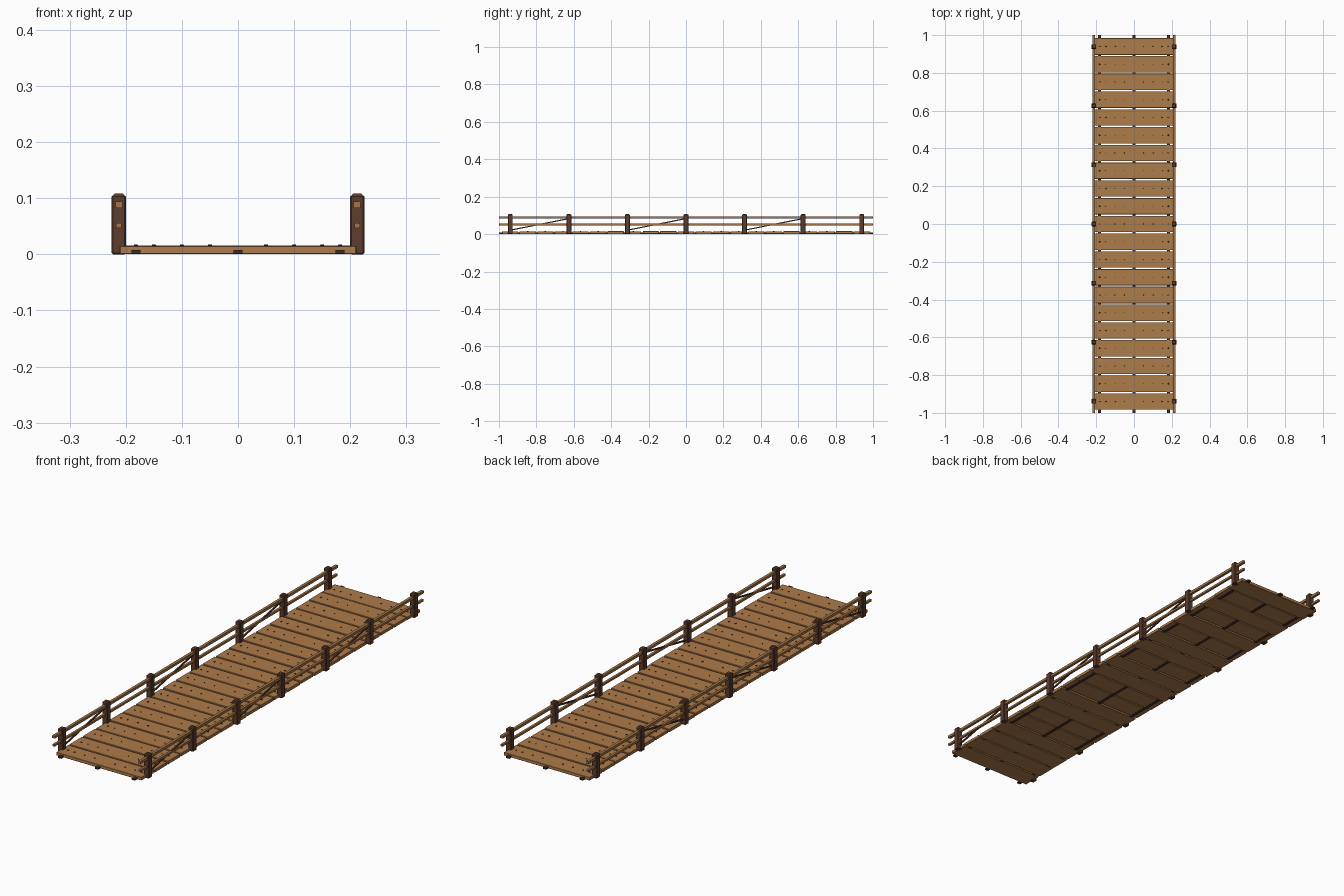
import bpy, bmesh, math, random
from mathutils import Matrix

random.seed(4)
if "Cube" in bpy.data.objects:
    bpy.data.objects.remove(bpy.data.objects["Cube"])


def material(name, rgb):
    m = bpy.data.materials.new(name)
    m.use_nodes = True
    m.diffuse_color = (*rgb, 1)
    m.node_tree.nodes["Principled BSDF"].inputs["Base Color"].default_value = (*rgb, 1)
    return m


tan = material("tan_plank_wood", (0.42, 0.20, 0.07))
rail_wood = material("rail_wood", (0.37, 0.18, 0.065))
dark = material("dark_post_wood", (0.11, 0.045, 0.027))
beam_wood = material("deep_brown_beam_wood", (0.055, 0.026, 0.018))
iron = material("dark_iron", (0.035, 0.028, 0.026))


def box(bm, centre, size, tilt=0):
    """Add a box, optionally tilted about the x axis."""
    mat = (Matrix.Translation(centre) @ Matrix.Rotation(tilt, 4, "X")
           @ Matrix.Diagonal((*size, 1)))
    return bmesh.ops.create_cube(bm, size=1, matrix=mat)["verts"]


def finish(bm, name, mat, bevel=0):
    mesh = bpy.data.meshes.new(name)
    bm.to_mesh(mesh)
    bm.free()
    mesh.materials.append(mat)
    obj = bpy.data.objects.new(name, mesh)
    bpy.context.collection.objects.link(obj)
    if bevel:
        mod = obj.modifiers.new("soft_edges", "BEVEL")
        mod.width = bevel
        mod.segments = 1
    return obj


# Deck planks, slightly uneven, with nails
PLANKS, PITCH = 21, 0.094
planks, nails = bmesh.new(), bmesh.new()
for i in range(PLANKS):
    y = (i - (PLANKS - 1) / 2) * PITCH
    top = 0.0148 + random.uniform(-0.0006, 0.0006)
    bottom = 0.001 + random.uniform(-0.0008, 0.0008)
    half = 0.211 + random.uniform(-0.001, 0.001)
    box(planks, (0, y, (top + bottom) / 2),
        (2 * half, 0.087 + random.uniform(-0.002, 0.002), top - bottom))
    spots = [(s * 0.182, 0.0045) for s in (-1, 1)]
    row = 0.0045 if i % 4 == 0 else 0.003
    spots += [(s * x, row) for x in (0.05, 0.1, 0.15) for s in (-1, 1)]
    for x, r in spots:
        bmesh.ops.create_cone(nails, cap_ends=True, segments=8, radius1=r,
                              radius2=r * 0.7, depth=0.004,
                              matrix=Matrix.Translation((x, y, top)))
finish(planks, "deck_planks", tan, 0.001)
finish(nails, "deck_nails", iron)

# Long beams under the deck
beams = bmesh.new()
for x in (-0.182, 0, 0.182):
    box(beams, (x, 0, 0.0045), (0.016, 2, 0.007))
finish(beams, "support_beams", beam_wood)

# Side railings
post_y = [i * 0.313 for i in range(-3, 4)]
for side, label in ((1, "left"), (-1, "right")):
    x = side * 0.2125
    posts, caps = bmesh.new(), bmesh.new()
    for y in post_y:
        box(posts, (x, y, 0.0525), (0.025, 0.025, 0.105))
        # Tapered post cap
        cap = box(caps, (x, y, 0.106), (0.021, 0.021, 0.004))
        for v in cap:
            if v.co.z > 0.106:
                v.co.x = x + (v.co.x - x) * 0.75
                v.co.y = y + (v.co.y - y) * 0.75
    finish(posts, label + "_posts", dark, 0.002)
    finish(caps, label + "_post_caps", dark)

    rails = bmesh.new()
    box(rails, (x, 0, 0.0885), (0.0125, 2, 0.0115))
    box(rails, (x, 0, 0.051), (0.0105, 2, 0.009))
    finish(rails, label + "_rails", rail_wood)

    # Diagonal braces in every other bay
    braces = bmesh.new()
    for y0, y1 in zip(post_y[::2], post_y[1::2]):
        dy, dz = y1 - y0, 0.062
        box(braces, (x, (y0 + y1) / 2, 0.052),
            (0.006, math.hypot(dy, dz), 0.006), math.atan2(dz, dy))
    finish(braces, label + "_diagonal_braces", dark)
